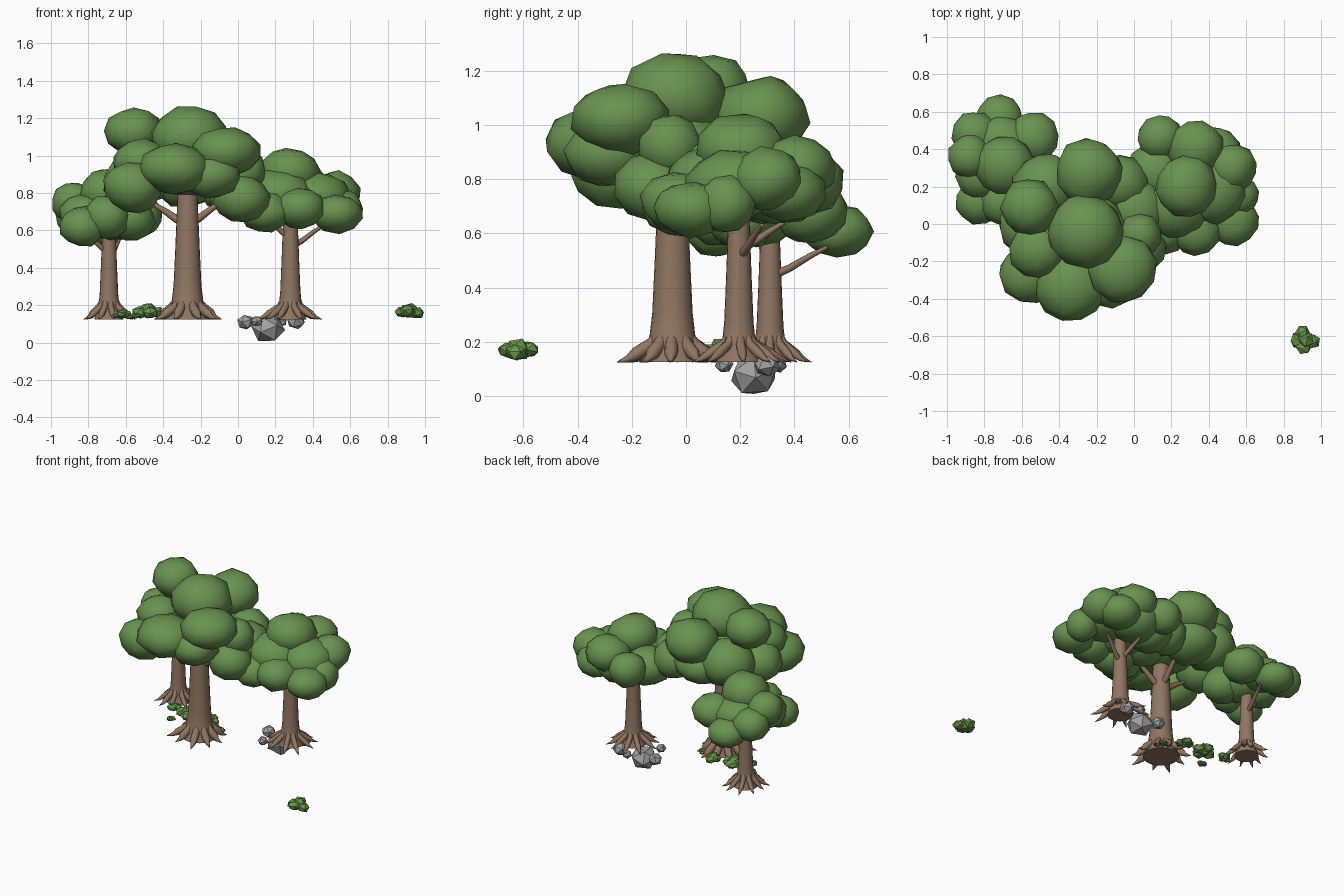
import bpy, bmesh, math, random
from mathutils import Vector, Euler

random.seed(7)
GROUND = 0.125


def material(name, rgb):
    m = bpy.data.materials.new(name)
    m.diffuse_color = (*rgb, 1)
    return m


LEAF = material("leaf_green", (0.14, 0.29, 0.08))
BARK = material("bark_brown", (0.28, 0.18, 0.12))
STONE = material("stone_grey", (0.36, 0.36, 0.36))
SHRUB = material("shrub_green", (0.14, 0.31, 0.07))


def finish(bm, name, mat, smooth):
    me = bpy.data.meshes.new(name)
    bmesh.ops.recalc_face_normals(bm, faces=bm.faces)
    for f in bm.faces:
        f.smooth = smooth
    bm.to_mesh(me)
    bm.free()
    me.materials.append(mat)
    ob = bpy.data.objects.new(name, me)
    bpy.context.collection.objects.link(ob)
    return ob


def blob(bm, c, r, subdiv, jitter):
    """Faceted, randomly turned ball squashed to radii r."""
    rot = Euler([random.uniform(0, 6.28) for _ in range(3)]).to_matrix()
    vs = bmesh.ops.create_icosphere(bm, subdivisions=subdiv, radius=1)["verts"]
    for v in vs:
        p = rot @ v.co * (1 + random.uniform(-jitter, jitter))
        v.co = Vector(c) + Vector((p.x * r[0], p.y * r[1], p.z * r[2]))


def tube(bm, pts, radii, n=8):
    """Closed tapering tube through pts."""
    pts = [Vector(p) for p in pts]
    rings = []
    for i, p in enumerate(pts):
        d = (pts[min(i + 1, len(pts) - 1)] - pts[max(i - 1, 0)]).normalized()
        q = d.to_track_quat('Z', 'Y')
        rings.append([bm.verts.new(p + q @ Vector((math.cos(a) * radii[i], math.sin(a) * radii[i], 0)))
                      for a in [2 * math.pi * k / n for k in range(n)]])
    for a, b in zip(rings, rings[1:]):
        for k in range(n):
            bm.faces.new((a[k], a[(k + 1) % n], b[(k + 1) % n], b[k]))
    bm.faces.new(rings[0])
    bm.faces.new(rings[-1])


def trunk(name, x, y, r, top, spread, branches, roots=10):
    bm = bmesh.new()
    h = top - GROUND
    # flared trunk
    prof = [(0, 1.7), (0.05, 1.45), (0.12, 1.22), (0.22, 1.08), (0.45, 0.95), (0.75, 0.8), (1, 0.7)]
    tube(bm, [(x, y, GROUND + t * h) for t, _ in prof], [r * s for _, s in prof], 20)
    # pointed roots arching down to the ground
    for k in range(roots):
        a = 2 * math.pi * (k + random.uniform(-0.2, 0.2)) / roots
        s = spread * random.uniform(0.88, 1.1)
        steps = [(0.8 * r, 0.11, 0.25), (1.1 * r, 0.07, 0.36), (0.5 * (s + r), 0.03, 0.36),
                 (0.8 * s, 0.012, 0.2), (s, 0.0, 0.02)]
        tube(bm, [(x + math.cos(a) * d, y + math.sin(a) * d, GROUND + z) for d, z, _ in steps],
             [r * w for _, _, w in steps])
    # branches: direction in degrees, start height, reach, rise
    for ang, z, reach, rise in branches:
        c, s = math.cos(math.radians(ang)), math.sin(math.radians(ang))
        tube(bm, [(x + c * d * reach, y + s * d * reach, z + u * rise)
                  for d, u in [(0, 0), (0.35, 0.3), (0.7, 0.7), (1, 1)]],
             [r * w for w in (0.36, 0.3, 0.24, 0.16)])
    ob = finish(bm, name, BARK, True)
    bpy.ops.object.select_all(action='DESELECT')
    bpy.context.view_layer.objects.active = ob
    ob.select_set(True)
    bpy.ops.object.shade_smooth_by_angle(angle=math.radians(50))


trunk("large_trunk", -0.27, -0.05, 0.069, 0.95, 0.2,
      [(0, 0.63, 0.18, 0.12), (175, 0.63, 0.18, 0.11), (80, 0.64, 0.2, 0.14)])
trunk("right_trunk", 0.28, 0.195, 0.05, 0.8, 0.19,
      [(25, 0.51, 0.2, 0.12), (100, 0.54, 0.17, 0.1), (200, 0.56, 0.15, 0.12)])
trunk("left_trunk", -0.69, 0.31, 0.046, 0.72, 0.15,
      [(75, 0.44, 0.22, 0.11), (200, 0.48, 0.14, 0.11)])


# leafy crowns: x, y, z, horizontal radius, vertical radius
def crown(name, blobs):
    bm = bmesh.new()
    for x, y, z, rh, rv in blobs:
        blob(bm, (x, y, z), (rh, rh, rv), 2, 0.05)
    finish(bm, name, LEAF, True)


crown("large_crown", [
    (-0.26, -0.04, 1.10, 0.205, 0.165), (-0.56, 0.09, 1.13, 0.155, 0.13),
    (-0.24, 0.28, 1.03, 0.18, 0.15), (-0.06, -0.24, 1.02, 0.185, 0.135),
    (-0.34, -0.33, 0.93, 0.195, 0.135), (-0.56, -0.27, 0.83, 0.16, 0.14),
    (-0.57, -0.02, 0.86, 0.155, 0.14), (0.01, 0.08, 0.81, 0.17, 0.15),
    (0.03, -0.06, 0.92, 0.12, 0.12), (-0.07, 0.22, 0.84, 0.15, 0.14),
    (-0.27, -0.05, 0.92, 0.24, 0.14), (-0.47, 0.2, 0.91, 0.18, 0.16),
    (-0.14, -0.29, 0.89, 0.16, 0.12), (0.02, -0.12, 0.77, 0.15, 0.13),
    (-0.52, -0.14, 0.97, 0.15, 0.12), (-0.28, 0.22, 0.86, 0.18, 0.14)])
crown("right_crown", [
    (0.28, 0.20, 0.91, 0.17, 0.13), (0.33, 0.41, 0.84, 0.15, 0.12),
    (0.14, 0.46, 0.79, 0.125, 0.12), (0.52, 0.30, 0.80, 0.135, 0.12),
    (0.53, 0.02, 0.69, 0.14, 0.105), (0.33, -0.03, 0.72, 0.14, 0.11),
    (0.15, -0.03, 0.70, 0.14, 0.11), (0.11, 0.28, 0.76, 0.16, 0.13),
    (0.43, 0.18, 0.78, 0.18, 0.13), (0.28, 0.33, 0.75, 0.18, 0.12),
    (0.56, 0.15, 0.71, 0.11, 0.11), (0.22, 0.1, 0.79, 0.18, 0.14),
    (0.44, 0.38, 0.75, 0.14, 0.11)])
crown("left_crown", [
    (-0.69, 0.31, 0.80, 0.16, 0.135), (-0.88, 0.36, 0.75, 0.12, 0.11),
    (-0.83, 0.12, 0.62, 0.125, 0.11), (-0.72, 0.56, 0.61, 0.13, 0.10),
    (-0.54, 0.46, 0.68, 0.14, 0.12), (-0.58, 0.2, 0.66, 0.14, 0.12),
    (-0.85, 0.48, 0.67, 0.125, 0.11), (-0.70, 0.12, 0.67, 0.13, 0.12),
    (-0.70, 0.42, 0.69, 0.16, 0.11), (-0.82, 0.27, 0.68, 0.14, 0.12),
    (-0.66, 0.27, 0.66, 0.15, 0.11)])

# grey stones
bm = bmesh.new()
for x, y, z, r in [(0.16, 0.25, 0.077, 0.092), (0.04, 0.29, 0.11, 0.048), (0.31, 0.30, 0.115, 0.052),
                   (0.10, 0.14, 0.115, 0.035), (0.23, 0.34, 0.115, 0.035)]:
    blob(bm, (x, y, z), (r, r, r * 0.88), 1, 0.04)
finish(bm, "stones", STONE, False)

# low shrubs made of small faceted clumps
bm = bmesh.new()
for x, y, s in [(0.915, -0.62, 0.082), (-0.48, 0.13, 0.088), (-0.62, 0.17, 0.052),
                (-0.31, 0.14, 0.065), (-0.55, 0.03, 0.035), (-0.19, 0.07, 0.035)]:
    blob(bm, (x, y, GROUND + 0.55 * s), (0.6 * s, 0.6 * s, 0.55 * s), 1, 0.12)
    for k in range(4):
        a = k * 1.571 + random.uniform(-0.4, 0.4)
        blob(bm, (x + 0.5 * s * math.cos(a), y + 0.45 * s * math.sin(a), GROUND + s * random.uniform(0.4, 0.6)),
             (0.52 * s, 0.52 * s, 0.38 * s), 1, 0.12)
finish(bm, "shrubs", SHRUB, False)
